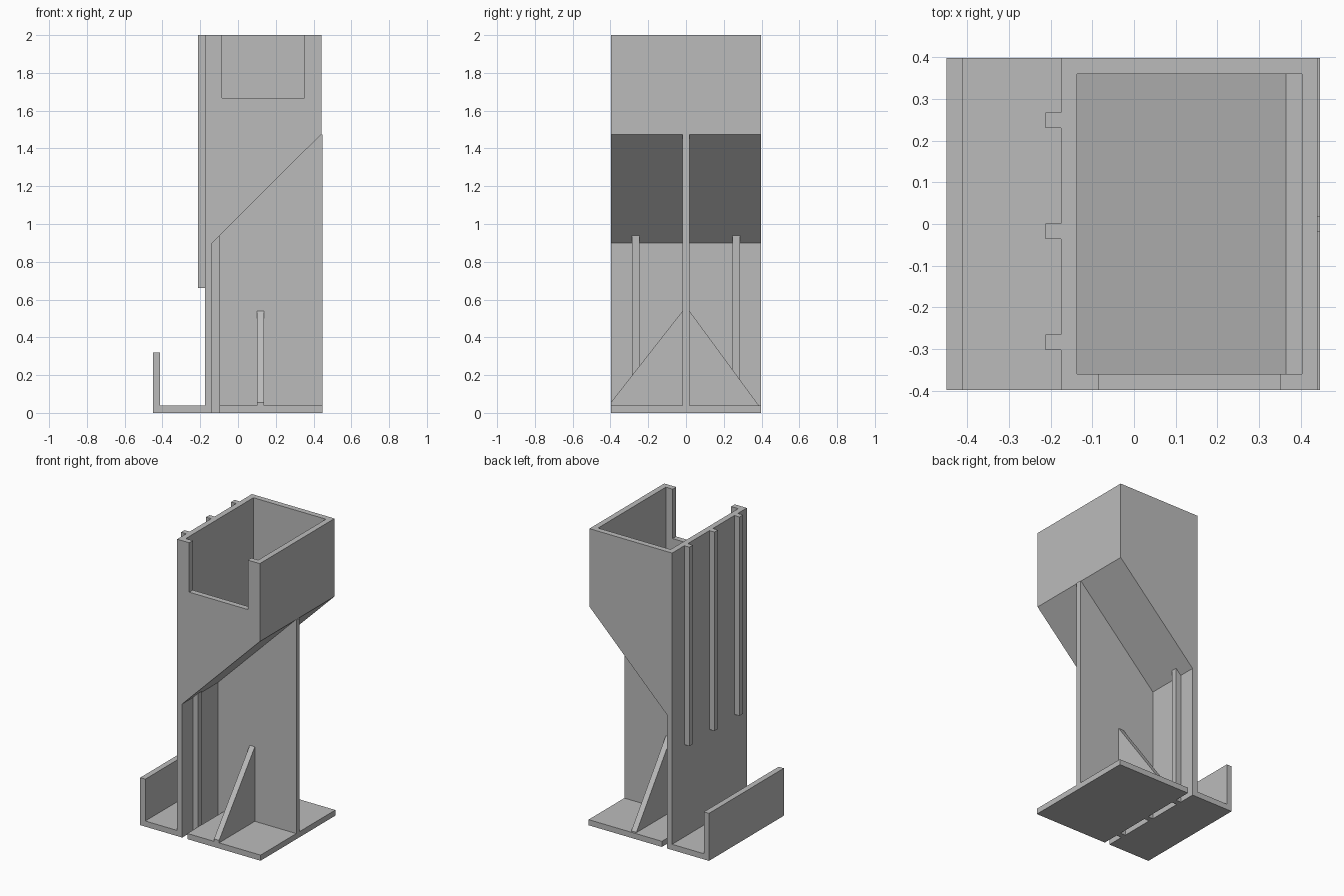
import bpy

if "Cube" in bpy.data.objects:
    bpy.data.objects.remove(bpy.data.objects["Cube"])

grey = bpy.data.materials.new("plain_grey")
grey.diffuse_color = (0.5, 0.5, 0.5, 1)
grey.use_nodes = True
grey.node_tree.nodes["Principled BSDF"].inputs["Base Color"].default_value = grey.diffuse_color


def prism(name, profile, lo, hi, axis="y"):
    """Extrude a closed profile, (x, z) along y or (y, z) along x."""
    n = len(profile)
    place = (lambda p, d: (p[0], d, p[1])) if axis == "y" else (lambda p, d: (d, p[0], p[1]))
    verts = [place(p, d) for d in (lo, hi) for p in profile]
    faces = [tuple(range(n)), tuple(reversed(range(n, 2 * n)))]
    faces += [((i + 1) % n, i, n + i, n + (i + 1) % n) for i in range(n)]
    if axis == "x":
        faces = [tuple(reversed(f)) for f in faces]
    mesh = bpy.data.meshes.new(name)
    mesh.from_pydata(verts, [], faces)
    mesh.materials.append(grey)
    obj = bpy.data.objects.new(name, mesh)
    bpy.context.collection.objects.link(obj)
    return obj


def box(name, x0, x1, y0, y1, z0, z1):
    return prism(name, [(x0, z0), (x1, z0), (x1, z1), (x0, z1)], y0, y1)


W = 0.398             # half depth
T = 0.038             # wall thickness
BACK, INNER = -0.175, -0.137
OUT, END = 0.441, 0.447
LOW, HIGH = 0.90, 1.475   # ends of the sloping underside


def under(x):
    """Height of the sloping underside at x."""
    return LOW + (x - INNER) * (HIGH - LOW) / (OUT - INNER)


# Hopper with the tall plate: solid outline, hollowed by a cutter
hopper = prism("hopper", [(BACK, 0), (INNER, 0), (INNER, LOW), (OUT, HIGH),
                          (OUT, 2), (BACK, 2)], -W, W)
ledge = under(0.365) + 0.08
cavity = prism("cavity_cutter", [(INNER, LOW + 0.08), (0.365, ledge), (OUT - T, ledge),
                                 (OUT - T, 2.1), (INNER, 2.1)], -W + T, W - T)
notch = box("notch_cutter", -0.085, 0.352, -W - 0.1, -W + T + 0.05, 1.667, 2.1)
for cutter in (cavity, notch):
    cutter.hide_render = True
    cutter.hide_set(True)
    mod = hopper.modifiers.new(cutter.name, "BOOLEAN")
    mod.operation = "DIFFERENCE"
    mod.solver = "EXACT"
    mod.object = cutter

# Rails on the outside of the tall plate
for i, y in enumerate((-0.302, -0.036, 0.231)):
    box(f"rail_{i + 1}", -0.213, BACK, y, y + 0.037, 0.66, 2)

# Base plates with a narrow slot between them, and the upturned lip
prism("lip_tray", [(-0.45, 0), (BACK, 0), (BACK, T), (-0.412, T),
                   (-0.412, 0.32), (-0.45, 0.32)], -W, W)
box("base_plate", -0.099, END, -W, W, 0, T)

# Central web under the slope
prism("central_web", [(INNER, 0), (END, 0), (END, HIGH), (OUT, HIGH), (INNER, LOW)],
      -0.018, 0.018)

# Stiffeners and triangular gussets on both sides of the web
for side, tag in ((-1, "front"), (1, "back")):
    y0, y1 = sorted((side * 0.246, side * 0.285))
    prism(f"{tag}_stiffener", [(INNER, 0), (-0.099, 0), (-0.099, under(-0.099)),
                               (INNER, LOW)], y0, y1)
    end, tip = (-W, 0.055) if side < 0 else (0.385, 0.04)
    outline = [(side * 0.018, T), (end, T), (end, tip), (side * 0.018, 0.54)]
    if side < 0:
        outline.reverse()
    prism(f"{tag}_gusset", outline, 0.1, 0.138, "x")
